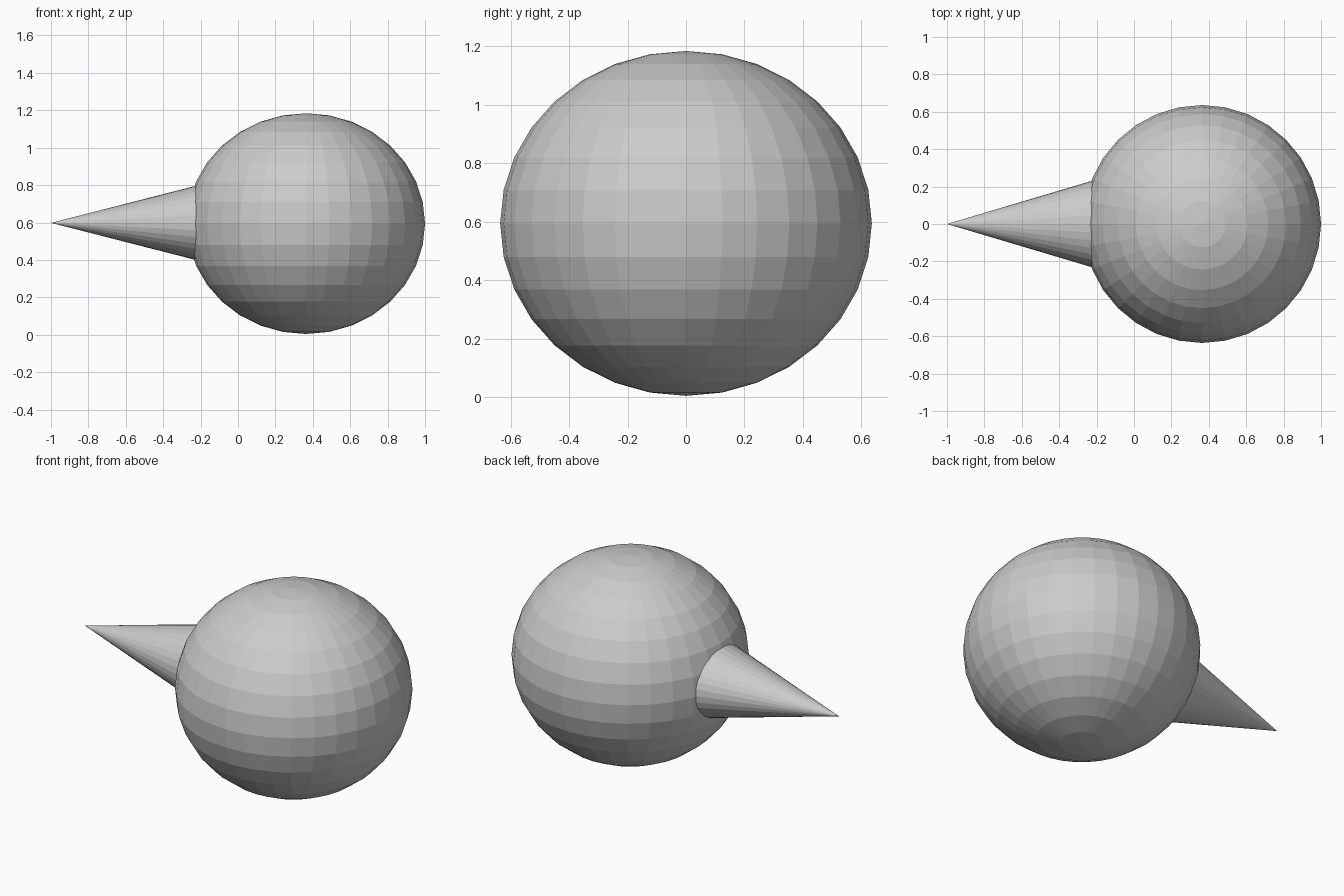
import bpy, math

if "Cube" in bpy.data.objects:
    bpy.data.objects.remove(bpy.data.objects["Cube"])

# Round body, slightly squashed in height
bpy.ops.mesh.primitive_uv_sphere_add(segments=32, ring_count=16, radius=1, location=(0.364, 0, 0.594))
body = bpy.context.object
body.name = "round_body"
body.scale = (0.636, 0.636, 0.59)

# Pointed cone, its base buried in the body and its tip towards -x
tip_x, base_x = -1.0, -0.1
depth = base_x - tip_x
bpy.ops.mesh.primitive_cone_add(vertices=32, radius1=1, radius2=0, depth=depth,
                                location=((tip_x + base_x) / 2, 0, 0.598),
                                rotation=(0, -math.pi / 2, 0))
spike = bpy.context.object
spike.name = "cone_spike"
spike.scale = (0.256 * depth, 0.298 * depth, 1)
